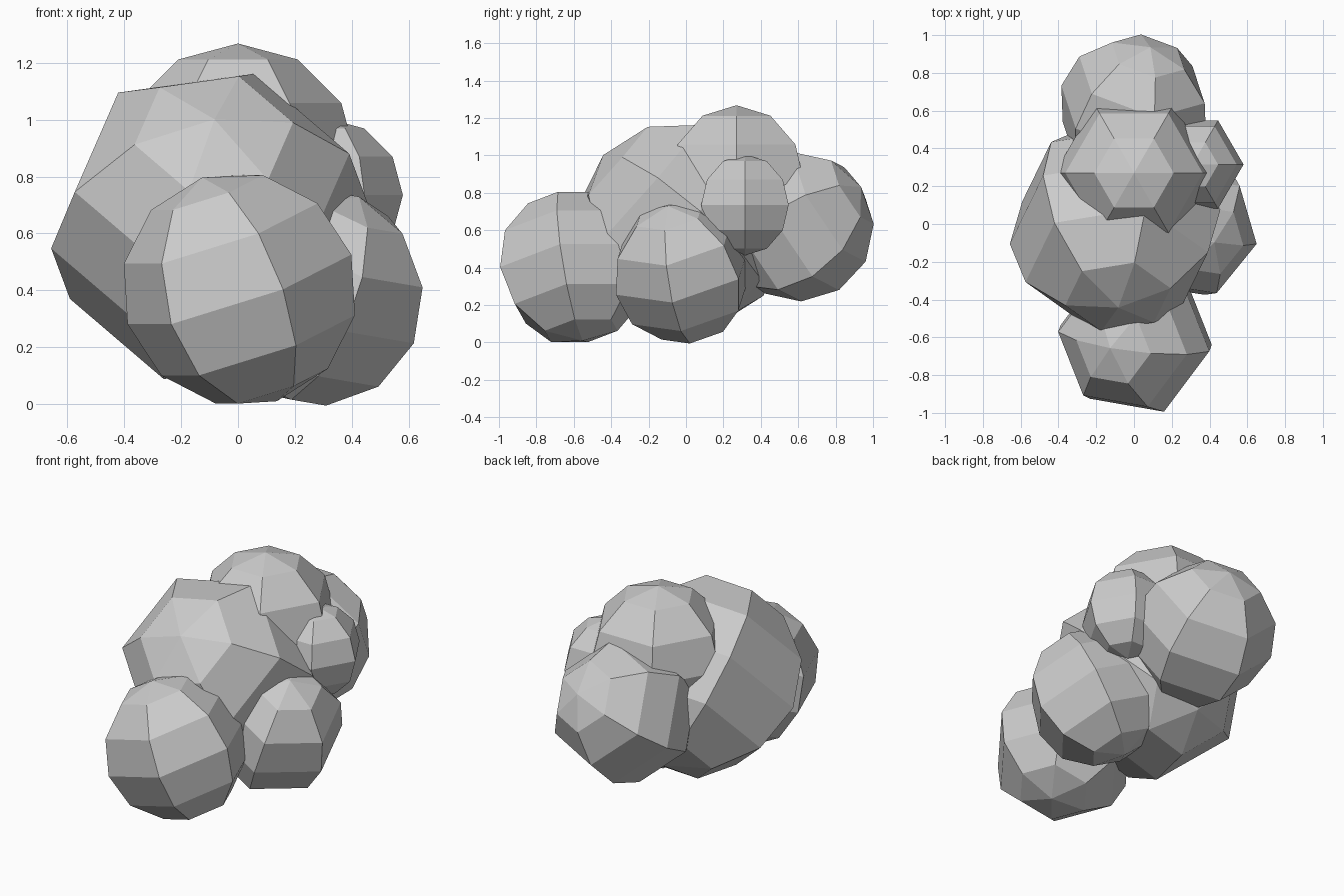
import bpy, bmesh, random
from math import sin, cos, pi
from mathutils import Vector, Quaternion

if "Cube" in bpy.data.objects:
    bpy.data.objects.remove(bpy.data.objects["Cube"])

SIDES, RINGS = 6, 6


def lobe(name, centre, radius, axis=(0, 0, 1), first=(1, 0, 0)):
    """Low-poly ball: pole along axis, first meridian towards first."""
    a = Vector(axis).normalized()
    u = Vector(first)
    u = (u - a * u.dot(a)).normalized()
    v = a.cross(u)
    c = Vector(centre)
    bm = bmesh.new()
    top = bm.verts.new(c + a * radius)
    bottom = bm.verts.new(c - a * radius)
    rings = []
    for i in range(1, RINGS):
        t = pi * i / RINGS
        rings.append([bm.verts.new(c + radius * (a * cos(t) + sin(t) * (
            u * cos(2 * pi * k / SIDES) + v * sin(2 * pi * k / SIDES))))
            for k in range(SIDES)])
    for k in range(SIDES):
        n = (k + 1) % SIDES
        bm.faces.new((top, rings[0][k], rings[0][n]))
        bm.faces.new((bottom, rings[-1][n], rings[-1][k]))
        for r, s in zip(rings, rings[1:]):
            bm.faces.new((r[k], s[k], s[n], r[n]))
    mesh = bpy.data.meshes.new(name)
    bm.to_mesh(mesh)
    bm.free()
    obj = bpy.data.objects.new(name, mesh)
    bpy.context.collection.objects.link(obj)
    return obj


# Tilt of the back lobe: best match to its outline corners in top and right views
TOP = [(.03, 1), (-.13, .965), (-.3, .885), (-.385, .75), (.235, .93), (.32, .85), (.378, .645)]
SIDE = [(.77, .98), (.93, .83), (1, .63), (.96, .42), (.815, .28), (.62, .23),
        (.81, .86), (.875, .65), (.83, .47)]
UNIT = [Vector((0, 0, 1)), Vector((0, 0, -1))] + [
    Vector((sin(pi * i / 6) * cos(pi * k / 3), sin(pi * i / 6) * sin(pi * k / 3), cos(pi * i / 6)))
    for i in range(1, 6) for k in range(6)]


def misfit(q, c, r):
    m = q.to_matrix() * r
    pts = [(m @ p + c)[:] for p in UNIT]
    e = 0
    for a, b in TOP:
        e += min((x - a) ** 2 + (y - b) ** 2 for x, y, z in pts)
    for a, b in SIDE:
        e += min((y - a) ** 2 + (z - b) ** 2 for x, y, z in pts)
    e += 2 * (max(p[1] for p in pts) - 1) ** 2 + 2 * (min(p[2] for p in pts) - .23) ** 2
    return e


random.seed(3)
start = Vector((0, .6, .63))
pool = []
for _ in range(6000):
    q = Quaternion([random.gauss(0, 1) for _ in range(4)]).normalized()
    pool.append((misfit(q, start, .405), q, start, .405))
pool = sorted(pool, key=lambda p: p[0])[:12]
fits = []
for best in pool:
    for n in range(500):
        w = .12 * (1 - n / 500) + .005
        q = (best[1] @ Quaternion([1] + [random.gauss(0, w) for _ in range(3)])).normalized()
        c = best[2] + Vector([random.gauss(0, w * .1) for _ in range(3)])
        r = min(.43, max(.39, best[3] + random.gauss(0, w * .05)))
        e = misfit(q, c, r)
        if e < best[0]:
            best = (e, q, c, r)
    fits.append(best)
e, q, c, r = min(fits, key=lambda p: p[0])

# Upright lobes
lobe("top_lobe", (0, 0.27, 0.848), 0.42)
lobe("small_side_lobe", (0.31, 0.315, 0.735), 0.27)

# Tilted lobes
lobe("main_lobe", (-0.10, -0.015, 0.625), 0.57, (0.03, -0.75, 0.66), (-0.98, -0.19, -0.11))
lobe("front_lobe", (0.005, -0.605, 0.403), 0.418, (-0.314, -0.124, 0.94), (0.16, -0.405, 0))
lobe("right_lobe", (0.27, -0.02, 0.38), 0.39, (0.4, -0.2, 0.9), (0.9, -0.14, -0.42))
lobe("back_lobe", c, r, q @ Vector((0, 0, 1)), q @ Vector((1, 0, 0)))
